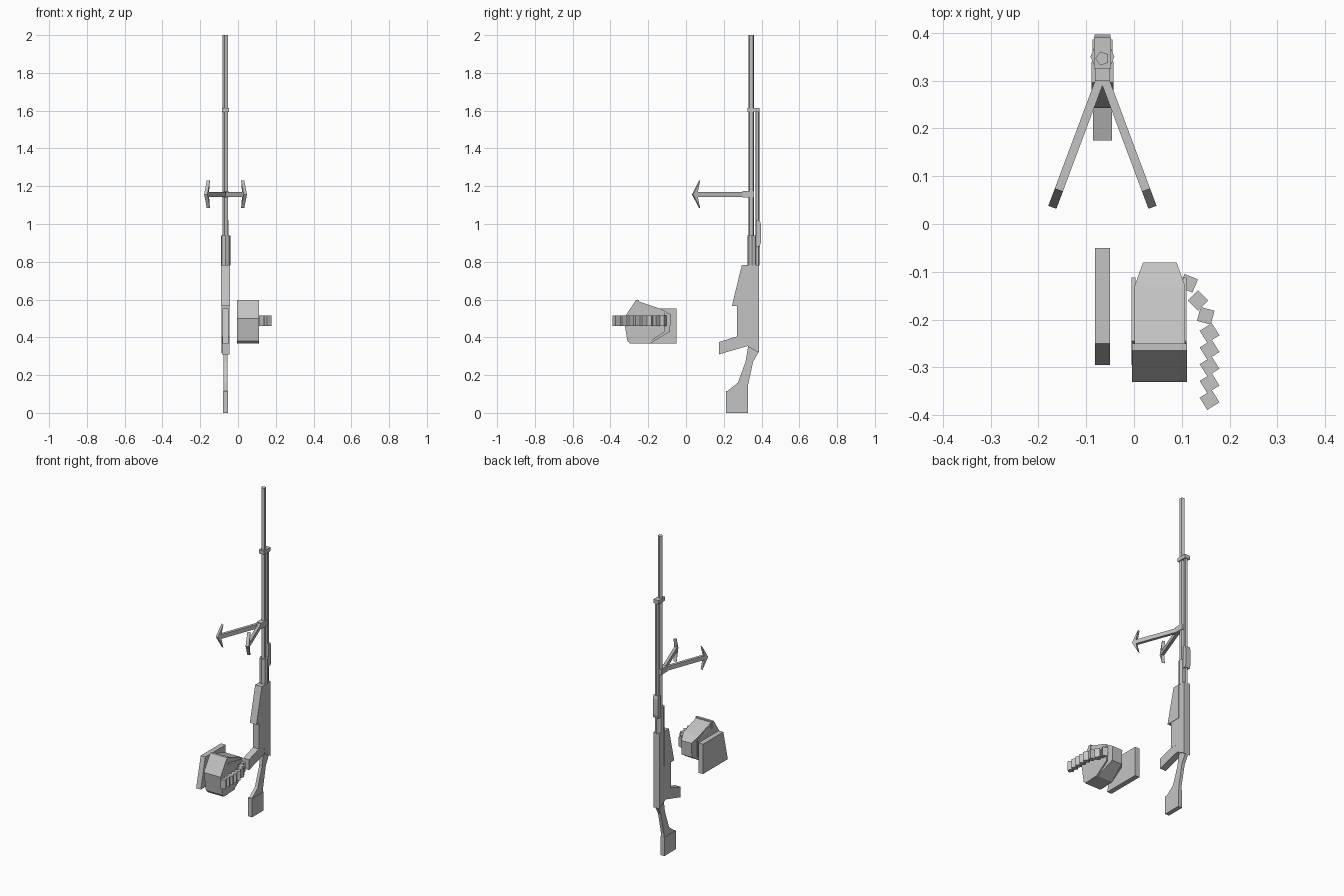
import bpy, bmesh, math
from mathutils import Matrix, Vector

cube = bpy.data.objects.get("Cube")
if cube:
    bpy.data.objects.remove(cube)

grey = bpy.data.materials.new("plain grey")
grey.use_nodes = True
COLOUR = (0.55, 0.55, 0.55, 1)
grey.diffuse_color = COLOUR
grey.node_tree.nodes["Principled BSDF"].inputs["Base Color"].default_value = COLOUR

GUN_X = -0.066


def finish(name, bm):
    bmesh.ops.recalc_face_normals(bm, faces=bm.faces)
    mesh = bpy.data.meshes.new(name)
    bm.to_mesh(mesh)
    bm.free()
    mesh.materials.append(grey)
    ob = bpy.data.objects.new(name, mesh)
    bpy.context.collection.objects.link(ob)
    return ob


def plate(name, profile, x, width, matrix=None):
    """Extrude a side profile of (y, z) points across x."""
    bm = bmesh.new()
    face = bm.faces.new([bm.verts.new((x - width / 2, y, z)) for y, z in profile])
    out = bmesh.ops.extrude_face_region(bm, geom=[face])
    moved = [v for v in out["geom"] if isinstance(v, bmesh.types.BMVert)]
    bmesh.ops.translate(bm, verts=moved, vec=(width, 0, 0))
    if matrix:
        bm.transform(matrix)
    return finish(name, bm)


def box(name, low, high, matrix=None):
    profile = [(low[1], low[2]), (high[1], low[2]), (high[1], high[2]), (low[1], high[2])]
    return plate(name, profile, (low[0] + high[0]) / 2, high[0] - low[0], matrix)


def tube(name, y, radius, bottom, top, sides=5):
    """Upright prism with one corner towards the back."""
    bm = bmesh.new()
    spin = Matrix.Rotation(math.pi / 2, 4, "Z")
    place = Matrix.Translation((GUN_X, y, (bottom + top) / 2))
    bmesh.ops.create_cone(bm, cap_ends=True, segments=sides, radius1=radius,
                          radius2=radius, depth=top - bottom, matrix=place @ spin)
    return finish(name, bm)


# Barrel group
tube("barrel", 0.346, 0.015, 0.78, 2.0)
tube("gas_tube", 0.378, 0.011, 0.78, 1.6)
box("barrel_collar", (GUN_X - 0.018, 0.325, 1.592), (GUN_X + 0.018, 0.39, 1.615))
tube("barrel_sleeve", 0.35, 0.025, 0.78, 0.94, 8)
plate("rear_sight", [(0.37, 0.88), (0.39, 0.88), (0.396, 0.9), (0.396, 1.0),
                     (0.39, 1.02), (0.37, 1.02)], GUN_X, 0.034)

# Receiver, magazine well and grip
plate("receiver", [(0.27, 0.40), (0.27, 0.57), (0.3, 0.784), (0.386, 0.784),
                   (0.386, 0.318), (0.33, 0.35), (0.32, 0.40)], GUN_X, 0.042)
plate("front_housing", [(0.243, 0.567), (0.296, 0.784), (0.34, 0.784),
                        (0.34, 0.567)], GUN_X, 0.046)
plate("grip", [(0.175, 0.31), (0.175, 0.375), (0.27, 0.405), (0.33, 0.405),
               (0.33, 0.355)], GUN_X, 0.04)

# Shoulder stock
plate("stock_neck", [(0.33, 0.36), (0.386, 0.325), (0.355, 0.27), (0.327, 0.14),
                     (0.327, 0.11), (0.212, 0.11), (0.275, 0.16), (0.315, 0.27)],
      GUN_X, 0.02)
box("stock_butt", (GUN_X - 0.014, 0.212, 0), (GUN_X + 0.014, 0.327, 0.115))

# Bipod
box("bipod_mount", (GUN_X - 0.016, 0.3, 1.14), (GUN_X + 0.016, 0.36, 1.175))
for side, angle in (("left", 1), ("right", -1)):
    place = (Matrix.Translation((GUN_X, 0.315, 1.157))
             @ Matrix.Rotation(angle * math.radians(20.5), 4, "Z"))
    box(side + "_bipod_leg", (-0.009, -0.285, -0.013), (0.009, 0, 0.013), place)
    plate(side + "_bipod_foot", [(-0.299, 0), (-0.26, 0.072), (-0.273, 0.012),
                                 (-0.273, -0.012), (-0.26, -0.072)], 0, 0.018, place)

# Loose box magazine
plate("spare_magazine", [(-0.295, 0.367), (-0.05, 0.367), (-0.05, 0.553),
                         (-0.25, 0.553)], GUN_X, 0.032)

# Ammunition pouch: main body with a narrowed back end
body = plate("pouch_body", [(-0.19, 0.367), (-0.30, 0.367), (-0.31, 0.5), (-0.25, 0.59),
                            (-0.13, 0.55), (-0.08, 0.52), (-0.085, 0.43)], 0.054, 0.106)
for v in body.data.vertices:
    if v.co.y > -0.1:
        v.co.x = 0.054 + (v.co.x - 0.054) * 0.66
plate("pouch_flap", [(-0.265, 0.597), (-0.33, 0.5), (-0.31, 0.38), (-0.295, 0.367),
                     (-0.25, 0.367), (-0.25, 0.597)], 0.053, 0.115)
for side, x in (("left", 0.106), ("right", -0.001)):
    plate(side + "_pouch_side", [(-0.295, 0.37), (-0.2, 0.37), (-0.112, 0.43),
                                 (-0.112, 0.53), (-0.245, 0.56)], x, 0.008)

# Cartridge belt hanging out of the pouch
links = [(0.114, -0.124, -22), (0.134, -0.16, -45), (0.15, -0.192, -15)]
links += [(0.158, -0.228 - 0.035 * i, 32) for i in range(5)]
for i, (x, y, turn) in enumerate(links):
    place = Matrix.Translation((x, y, 0.488)) @ Matrix.Rotation(math.radians(turn), 4, "Z")
    box("belt_link_%d" % (i + 1), (-0.015, -0.015, -0.028), (0.015, 0.015, 0.028), place)
